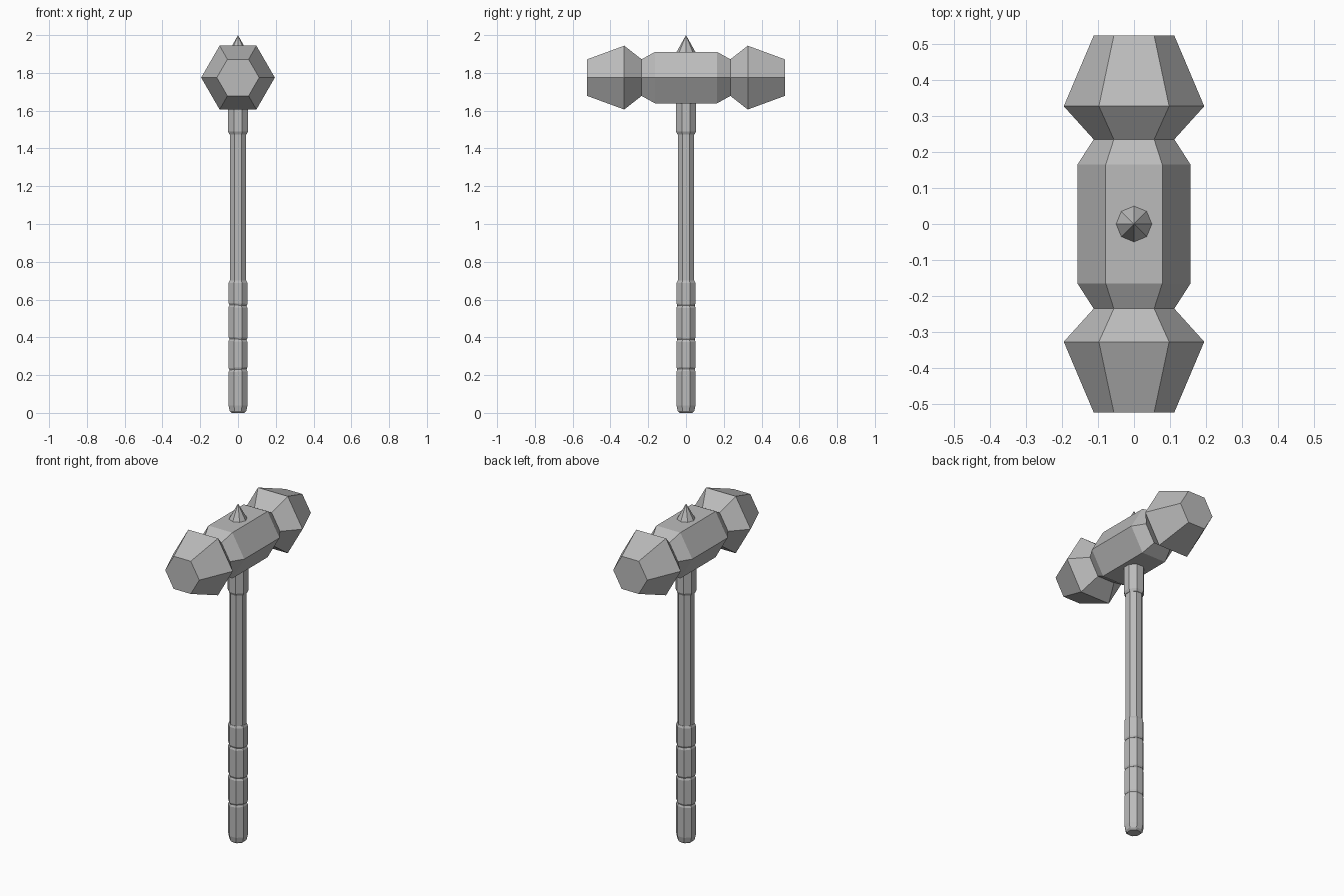
import bpy
import math
from mathutils import Matrix, Vector

cube = bpy.data.objects.get("Cube")
if cube:
    bpy.data.objects.remove(cube, do_unlink=True)

# One plain grey for the whole hammer
grey = bpy.data.materials.new("stone_grey")
grey.use_nodes = True
colour = (0.5, 0.5, 0.5, 1)
grey.diffuse_color = colour
grey.node_tree.nodes["Principled BSDF"].inputs["Base Color"].default_value = colour


def lathe(name, profile, sides, turn=0.0, tilts=None, matrix=Matrix()):
    """Flat-sided solid around local z from (radius, height) rings; radius 0 makes a tip."""
    verts, faces, rings = [], [], []
    for i, (r, h) in enumerate(profile):
        count = sides if r > 0 else 1
        rings.append(list(range(len(verts), len(verts) + count)))
        tilt = tilts[i] if tilts else 0
        for k in range(count):
            a = turn + math.tau * k / sides
            x, y = r * math.cos(a), r * math.sin(a)
            verts.append(matrix @ Vector((x, y, h + tilt * x)))
    for low, high in zip(rings, rings[1:]):
        for k in range(sides):
            n = (k + 1) % sides
            if len(high) == 1:
                faces.append((low[k], low[n], high[0]))
            else:
                faces.append((low[k], low[n], high[n], high[k]))
    faces.append(rings[0][::-1])
    if len(rings[-1]) > 1:
        faces.append(rings[-1])
    mesh = bpy.data.meshes.new(name)
    mesh.from_pydata(verts, [], faces)
    mesh.materials.append(grey)
    obj = bpy.data.objects.new(name, mesh)
    bpy.context.collection.objects.link(obj)
    return obj


# Six-sided double head lying along y, symmetric front to back
half = [(0.157, 0.165), (0.112, 0.235), (0.195, 0.327), (0.112, 0.523)]
head = [(r, -h) for r, h in reversed(half)] + half
lathe("hammer_head", head, 6,
      matrix=Matrix.Translation((0, 0, 1.775)) @ Matrix.Rotation(-math.pi / 2, 4, "X"))

# Spike on top of the head
lathe("top_spike", [(0.053, 1.905), (0, 2.0)], 8)

# Octagonal shaft and collar, flats facing the axes
FLAT = math.pi / 8


def octagon(apothem):
    return apothem / math.cos(FLAT)


lathe("shaft", [(octagon(0.043), 0.02), (octagon(0.043), 1.7)], 8, FLAT)
lathe("collar", [(octagon(0.046), 1.475), (octagon(0.053), 1.49),
                 (octagon(0.053), 1.6), (octagon(0.053), 1.66)], 8, FLAT)

# Wrapped grip: sleeves with chamfered ends and slightly slanted seams
seams = [(0.04, 0), (0.23, 0.05), (0.39, -0.05), (0.57, -0.06), (0.70, 0)]
for i, ((low, t0), (high, t1)) in enumerate(zip(seams, seams[1:])):
    rings = [(octagon(0.046), low), (octagon(0.05), low + 0.01),
             (octagon(0.05), high - 0.012), (octagon(0.045), high)]
    lathe("grip_sleeve_%d" % (i + 1), rings, 8, FLAT, (t0, t0, t1, t1))

# Rounded pommel
lathe("pommel", [(octagon(0.034), 0), (octagon(0.044), 0.01),
                 (octagon(0.05), 0.04), (octagon(0.05), 0.06)], 8, FLAT)
